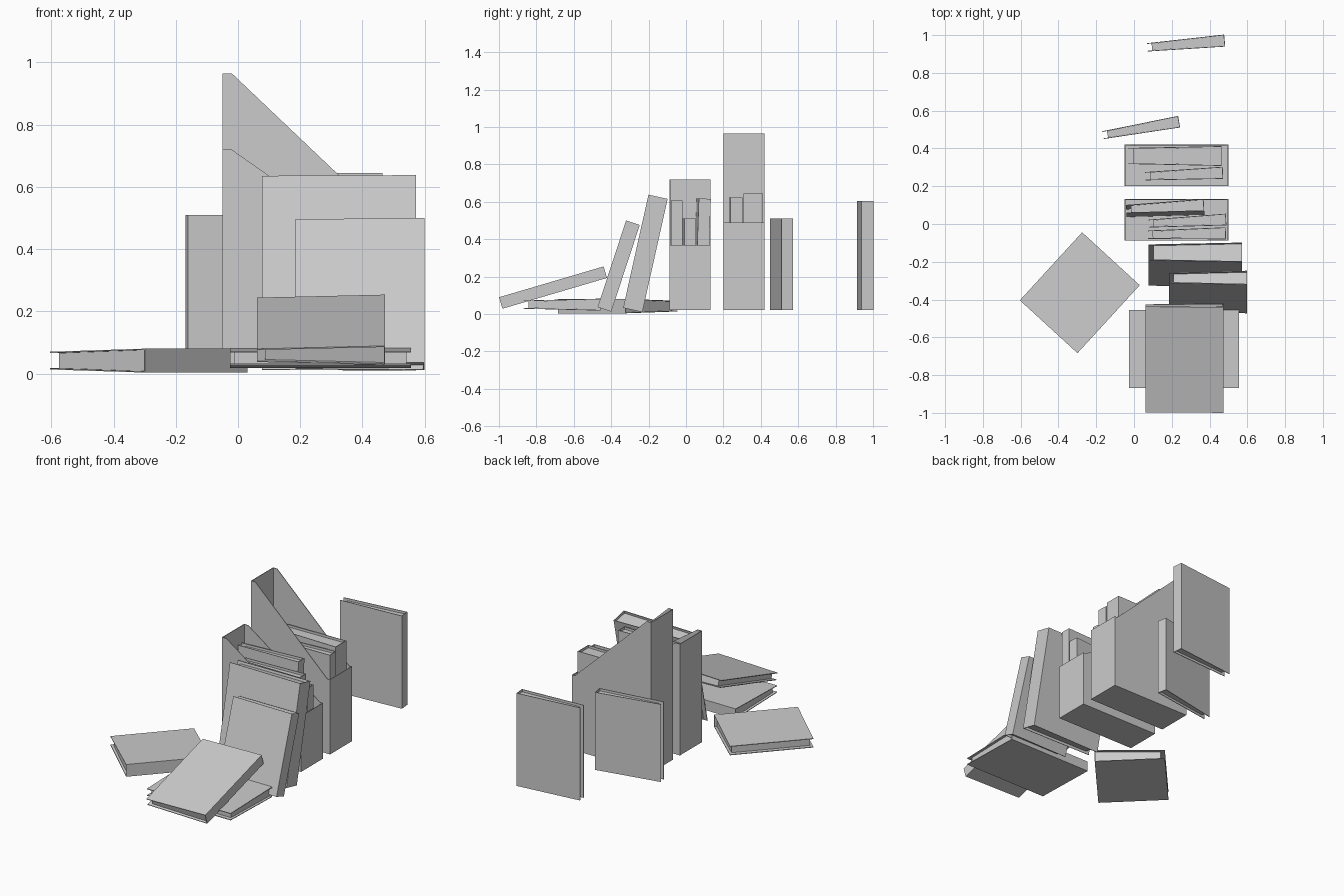
import bpy, bmesh
from math import radians
from mathutils import Euler

old = bpy.data.objects.get("Cube")
if old:
    bpy.data.objects.remove(old)

grey = bpy.data.materials.new("plain_grey")
grey.use_nodes = True
colour = (0.6, 0.6, 0.6, 1)
grey.diffuse_color = colour
grey.node_tree.nodes["Principled BSDF"].inputs["Base Color"].default_value = colour

THIN = 0.004


def prism(bm, outline, low, high, axis="z"):
    """Extrude a flat outline along z or y."""
    def point(a, b, c):
        return (a, b, c) if axis == "z" else (a, c, b)
    bottom = [bm.verts.new(point(a, b, low)) for a, b in outline]
    top = [bm.verts.new(point(a, b, high)) for a, b in outline]
    bm.faces.new(bottom)
    bm.faces.new(top)
    n = len(outline)
    for i in range(n):
        j = (i + 1) % n
        bm.faces.new((bottom[i], bottom[j], top[j], top[i]))


def finish(name, bm, loc, turn=(0, 0, 0)):
    bmesh.ops.recalc_face_normals(bm, faces=bm.faces)
    mesh = bpy.data.meshes.new(name)
    bm.to_mesh(mesh)
    bm.free()
    mesh.materials.append(grey)
    ob = bpy.data.objects.new(name, mesh)
    ob.location = loc
    ob.rotation_euler = Euler([radians(a) for a in turn])
    bpy.context.collection.objects.link(ob)


def book(name, size, loc, turn):
    """Upright book, spine on +x, covers closing slightly towards the pages' open edge."""
    w, t, h = size
    x, s, f = w / 2, t / 2, t / 2 - 0.01
    bm = bmesh.new()
    # Cover: a thin U around the spine
    cover = [(-x, f), (x, s), (x, -s), (-x, -f), (-x, THIN - f),
             (x - THIN, THIN - s), (x - THIN, s - THIN), (-x, f - THIN)]
    # Extruded as three convex strips
    for ids in ((0, 1, 6, 7), (1, 2, 5, 6), (2, 3, 4, 5)):
        prism(bm, [cover[i] for i in ids], -h / 2, h / 2)
    # Page block, set in on three sides
    p = -x + 0.025
    prism(bm, [(p, THIN - f), (x - THIN, THIN - s), (x - THIN, s - THIN), (p, f - THIN)],
          -h / 2 + 0.015, h / 2 - 0.015)
    finish(name, bm, loc, turn)


def holder(name, y, tall, low):
    """Open file box: sloped sides, tall back at -x, low front at +x."""
    x0, x1, z0, half = -0.05, 0.5, 0.02, 0.11
    side = [(x0, z0), (x1, z0), (x1, low), (x1 - 0.02, low), (x0 + 0.03, tall), (x0, tall)]
    bm = bmesh.new()
    prism(bm, side, -half, THIN - half, "y")
    prism(bm, side, half - THIN, half, "y")
    for a, b, top in ((x0, x0 + THIN, tall), (x1 - THIN, x1, low), (x0, x1, z0 + THIN)):
        prism(bm, [(a, z0), (b, z0), (b, top), (a, top)], -half, half, "y")
    finish(name, bm, (0, y, 0))


BIG, TALL, SHORT = (0.495, 0.105, 0.62), (0.412, 0.064, 0.583), (0.414, 0.077, 0.488)
SLIM = (0.41, 0.062, 0.488)

holder("small_holder", 0.022, 0.72, 0.37)
holder("large_holder", 0.31, 0.965, 0.49)

# Books inside the holders
book("small_holder_front_book", TALL, (0.28, -0.053, 0.315), (0, 0, 1))
book("small_holder_middle_book", SLIM, (0.283, 0.013, 0.267), (0, 0, 3))
book("small_holder_rear_book", TALL, (0.165, 0.08, 0.325), (-2, 0, 3))
book("large_holder_front_book", TALL, (0.265, 0.262, 0.33), (0, 0, 2.5))
book("large_holder_rear_book", BIG, (0.217, 0.36, 0.335), (0, 0, 0))

# Books leaning on the holders
book("large_leaning_book", BIG, (0.325, -0.217, 0.324), (-12.6, 0, 0))
book("small_leaning_book", SHORT, (0.392, -0.36, 0.256), (-18.2, 0, 0))

# Books standing behind
book("short_standing_book", SLIM, (0.037, 0.506, 0.266), (0, 0, 10))
book("tall_standing_book", TALL, (0.275, 0.953, 0.312), (0, 0, 5))

# Books lying on the ground
book("flat_side_book", SHORT, (-0.287, -0.364, 0.042), (90, 0, -42.5))
book("flat_front_book", TALL, (0.265, -0.662, 0.05), (90, 0, 90))
book("tilted_front_book", TALL, (0.267, -0.711, 0.141), (-73.6, 0, 0))
